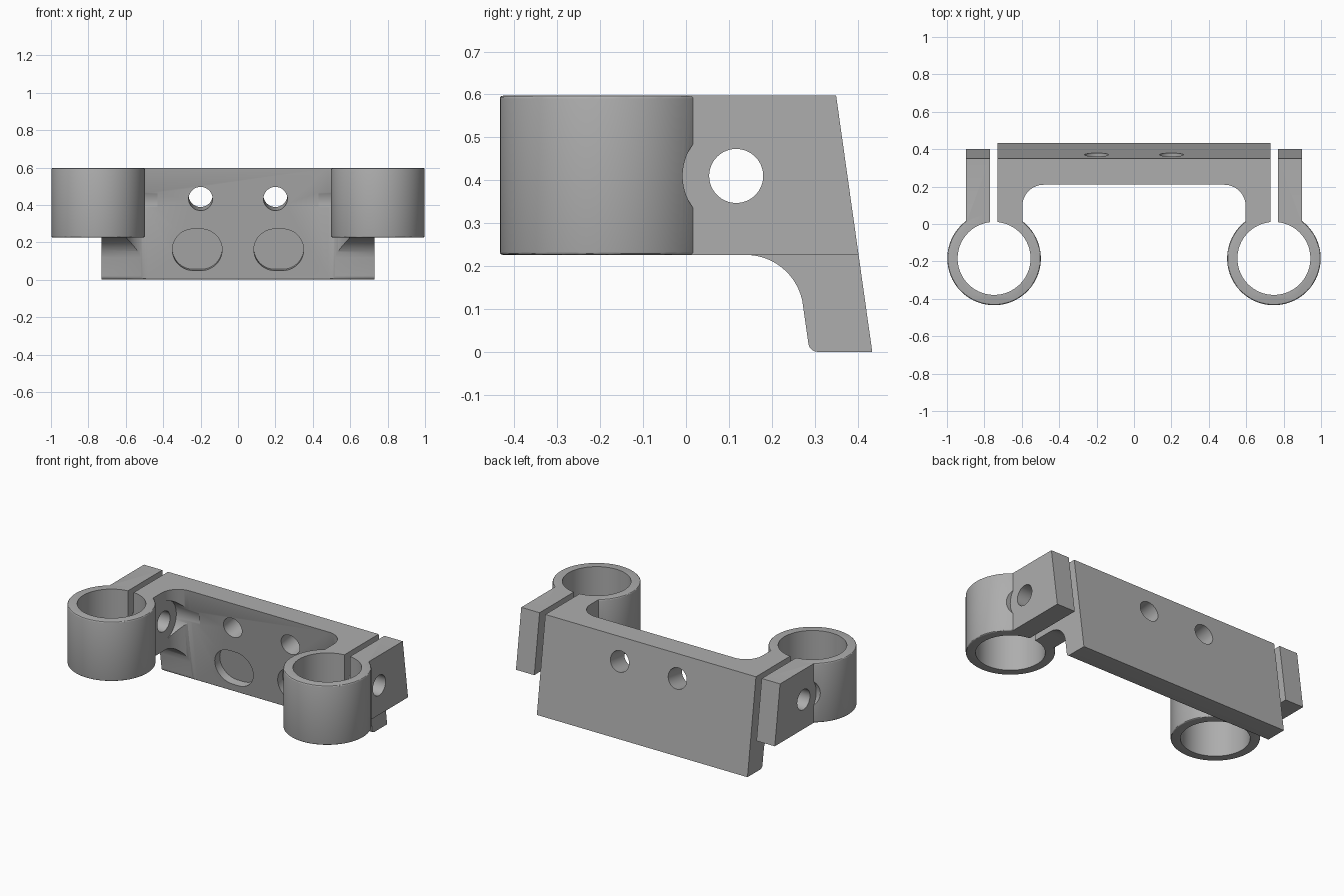
import bpy, bmesh, math
from mathutils import Matrix, Vector

if "Cube" in bpy.data.objects:
    bpy.data.objects.remove(bpy.data.objects["Cube"], do_unlink=True)

TOP, LOW = 0.597, 0.226          # upper face and underside of the clamps
SLOPE = 0.141                    # lean of the plate
RING_X, RING_Y = 0.748, -0.184   # clamp ring axis
ARM_IN, ARM_OUT, LUG_IN, LUG_OUT = 0.597, 0.73, 0.77, 0.897
BOLT_Y, BOLT_Z = 0.117, 0.41

grey = bpy.data.materials.new("machined grey")
grey.use_nodes = True
colour = (0.42, 0.42, 0.42, 1)
grey.diffuse_color = colour
grey.node_tree.nodes["Principled BSDF"].inputs["Base Color"].default_value = colour


def add_object(name, bm):
    bmesh.ops.recalc_face_normals(bm, faces=bm.faces)
    mesh = bpy.data.meshes.new(name)
    bm.to_mesh(mesh)
    bm.free()
    mesh.materials.append(grey)
    obj = bpy.data.objects.new(name, mesh)
    bpy.context.collection.objects.link(obj)
    return obj


def prism(name, points, start, depth, bevel=0.0, matrix=None):
    """Extrude a 3D outline along a vector, optionally rounding its end rims."""
    bm = bmesh.new()
    face = bm.faces.new([bm.verts.new(Vector(start) + Vector(p)) for p in points])
    result = bmesh.ops.extrude_face_region(bm, geom=[face], use_keep_orig=True)
    moved = [v for v in result["geom"] if isinstance(v, bmesh.types.BMVert)]
    bmesh.ops.translate(bm, verts=moved, vec=depth)
    if bevel:
        rims = [e for f in bm.faces if len(f.verts) > 4 for e in f.edges]
        bmesh.ops.bevel(bm, geom=list(set(rims)), offset=bevel, segments=3,
                        profile=0.5, affect='EDGES')
    if matrix:
        bm.transform(matrix)
    return add_object(name, bm)


def arc(cx, cy, r, a0, a1, n):
    return [(cx + r * math.cos(math.radians(a0 + (a1 - a0) * i / n)),
             cy + r * math.sin(math.radians(a0 + (a1 - a0) * i / n)))
            for i in range(n + 1)]


def circle(r, n=64):
    return arc(0, 0, r, 0, 360, n)[:-1]


def stadium(r, half):
    return arc(half, 0, r, -90, 90, 24) + arc(-half, 0, r, 90, 270, 24)


def flat(points):      # outline in the xy plane
    return [(a, b, 0) for a, b in points]


def side(points):      # outline in the yz plane
    return [(0, a, b) for a, b in points]


def combine(target, tool, operation):
    mod = target.modifiers.new(operation, 'BOOLEAN')
    mod.operation, mod.solver, mod.object = operation, 'EXACT', tool
    graph = bpy.context.evaluated_depsgraph_get()
    mesh = bpy.data.meshes.new_from_object(target.evaluated_get(graph))
    target.modifiers.clear()
    target.data = mesh
    bpy.data.objects.remove(tool, do_unlink=True)


# Leaning plate with two arms: side profile crossed with a sheared U plan
back = SLOPE * TOP + 0.35
profile = [(-0.04, LOW), (-0.04, TOP), (0.35, TOP), (back, 0)]
profile += arc(0.307, 0.022, 0.022, 270, 180, 6)
profile += arc(0.139, LOW - 0.135, 0.135, 12, 90, 16)
bracket = prism("clamp_bracket", side(profile), (-ARM_OUT, 0, 0), (2 * ARM_OUT, 0, 0))

fillet = 0.115
corner = ARM_IN - fillet
plan = [(0.9, 0.8), (0.9, -0.4), (ARM_IN, -0.4)]
plan += arc(corner, 0.21 - fillet, fillet, 0, 90, 16)
plan += arc(-corner, 0.21 - fillet, fillet, 90, 180, 16)
plan += [(-ARM_IN, -0.4), (-0.9, -0.4), (-0.9, 0.8)]
shear = Matrix.Identity(4)
shear[1][2], shear[1][3] = -SLOPE, SLOPE * TOP
u_plan = prism("u_plan", flat(plan), (0, 0, -0.1), (0, 0, 0.9), matrix=shear)
combine(bracket, u_plan, 'INTERSECT')

# Clamp rings and outer lugs
for s in (-1, 1):
    ring = prism("ring", flat(circle(0.25, 96)), (s * RING_X, RING_Y, LOW),
                 (0, 0, TOP - LOW), bevel=0.007)
    combine(bracket, ring, 'UNION')
    lug_side = [(-0.04, LOW), (-0.04, TOP), (0.35, TOP), (0.35 + SLOPE * (TOP - LOW), LOW)]
    lug = prism("lug", side(lug_side), (s * LUG_IN, 0, 0), (s * (LUG_OUT - LUG_IN), 0, 0))
    combine(bracket, lug, 'UNION')

# Bores, clamp slots, bolt holes and their spot faces
for s in (-1, 1):
    cutters = [
        prism("bore", flat(circle(0.195, 96)), (s * RING_X, RING_Y, 0.1), (0, 0, 0.7)),
        prism("slot", side([(-0.15, 0.1), (0.1, 0.1), (0.1, 0.8), (-0.15, 0.8)]),
              (s * ARM_OUT, 0, 0), (s * (LUG_IN - ARM_OUT), 0, 0)),
        prism("bolt_hole", side(circle(0.063)), (s * 0.4, BOLT_Y, BOLT_Z), (s * 0.7, 0, 0)),
        prism("outer_spot", side(circle(0.125)), (s * LUG_OUT, BOLT_Y, BOLT_Z), (s * 0.2, 0, 0)),
        prism("inner_spot", side(circle(0.125)), (s * 0.43, BOLT_Y, BOLT_Z),
              (s * (ARM_IN - 0.43), 0, 0)),
    ]
    for cutter in cutters:
        combine(bracket, cutter, 'DIFFERENCE')

# Plate holes, square to the leaning face: round above, recessed slots below
tilt = Matrix.Rotation(math.radians(90) + math.atan(SLOPE), 4, 'X')
for s in (-1, 1):
    for x, z, outline, inner, outer in (
            (0.2, 0.433, circle(0.064), -0.2, 0.3),
            (0.218, 0.16, stadium(0.088, 0.014), -0.2, 0.3),
            (0.218, 0.16, stadium(0.112, 0.021), -0.05, 0.1)):
        front = 0.21 + SLOPE * (TOP - z)
        place = Matrix.Translation((s * x, front, z)) @ tilt
        hole = prism("plate_hole", flat(outline), (0, 0, inner), (0, 0, outer - inner),
                     matrix=place)
        combine(bracket, hole, 'DIFFERENCE')

# Smooth the curved walls, keep machined edges crisp
bpy.ops.object.select_all(action='DESELECT')
bracket.select_set(True)
bpy.context.view_layer.objects.active = bracket
bpy.ops.object.shade_smooth_by_angle(angle=math.radians(30))
